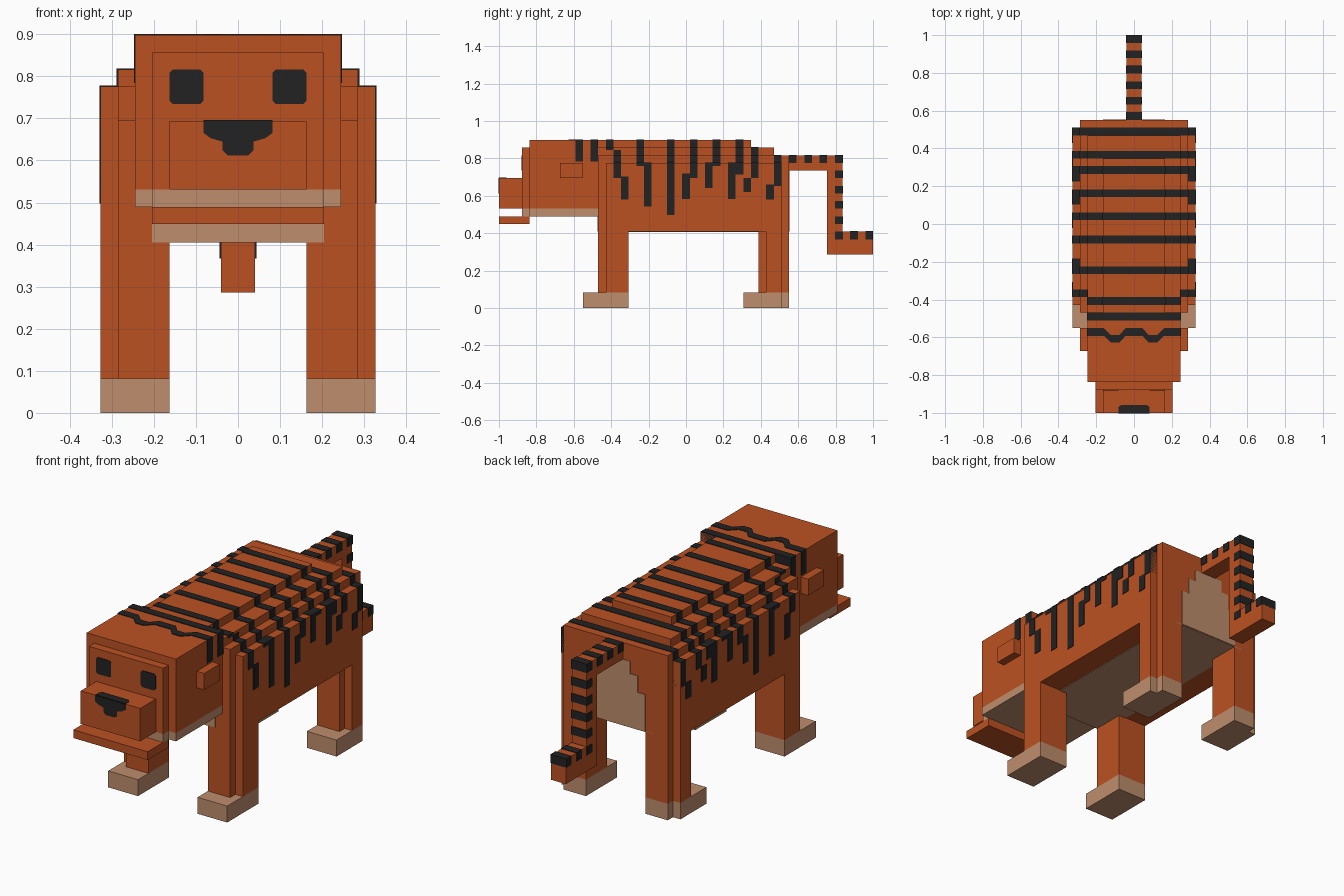
import bpy, bmesh

cube = bpy.data.objects.get("Cube")
if cube:
    bpy.data.objects.remove(cube, do_unlink=True)

U = 2 / 49      # one block
E = 0.07        # plate thickness in blocks


def material(name, rgb):
    m = bpy.data.materials.new(name)
    m.use_nodes = True
    m.diffuse_color = (*rgb, 1)
    m.node_tree.nodes["Principled BSDF"].inputs["Base Color"].default_value = (*rgb, 1)
    return m


ORANGE = material("orange fur", (0.50, 0.083, 0.016))
CREAM = material("cream fur", (0.515, 0.27, 0.153))
BLACK = material("black", (0.016, 0.016, 0.016))


def finish(name, bm, mat):
    bmesh.ops.recalc_face_normals(bm, faces=bm.faces)
    for v in bm.verts:      # blocks to units, y counted from the nose tip
        v.co = (v.co.x * U, (v.co.y - 24.5) * U, v.co.z * U)
    me = bpy.data.meshes.new(name)
    bm.to_mesh(me)
    bm.free()
    me.materials.append(mat)
    ob = bpy.data.objects.new(name, me)
    bpy.context.collection.objects.link(ob)
    return ob


def add_box(bm, x0, x1, y0, y1, z0, z1):
    for v in bmesh.ops.create_cube(bm, size=1)["verts"]:
        v.co = ((x0, x1)[v.co.x > 0], (y0, y1)[v.co.y > 0], (z0, z1)[v.co.z > 0])


def blocks(name, mat, boxes, mirror=False):
    bm = bmesh.new()
    for x0, x1, y0, y1, z0, z1 in boxes:
        add_box(bm, x0, x1, y0, y1, z0, z1)
        if mirror:
            add_box(bm, -x1, -x0, y0, y1, z0, z1)
    return finish(name, bm, mat)


def plate(name, mat, outline, axis, level):
    """Thin prism: outline is (x, z) for axis y, or (x, y) for axis z."""
    bm = bmesh.new()
    if axis == "y":
        pts, step = [(a, level, b) for a, b in outline], (0, -E, 0)
    else:
        pts, step = [(a, b, level) for a, b in outline], (0, 0, E)
    f = bm.faces.new([bm.verts.new(p) for p in pts])
    top = bmesh.ops.extrude_face_region(bm, geom=[f], use_keep_orig=True)
    bmesh.ops.translate(bm, vec=step,
                        verts=[g for g in top["geom"] if isinstance(g, bmesh.types.BMVert)])
    return finish(name, bm, mat)


# Body with stepped back
blocks("body", ORANGE, [(-7, 7, 13, 38, 10, 20)])
blocks("flanks", ORANGE, [(7, 8, 14, 37, 10, 19)], True)
blocks("back_ridge", ORANGE, [(-6, 6, 13, 36, 20, 21), (-4, 4, 13, 33, 21, 22)])
blocks("belly_patch", CREAM, [(-5, 5, 13, 38, 10 - E, 10.02)])
blocks("chest_patch", CREAM, [(-5, 5, 13 - E, 13.02, 10, 12)])
rump = [(-4, 10), (4, 10), (4, 14.5), (3, 14.5), (3, 16.5), (2, 16.5),
        (2, 18), (-2, 18), (-2, 16.5), (-3, 16.5), (-3, 14.5), (-4, 14.5)]
plate("rump_patch", CREAM, rump, "y", 38 + E)

# Legs and paws
blocks("front_legs", ORANGE, [(4, 7, 13, 17, 2, 10), (7, 8, 14, 17, 2, 10)], True)
blocks("hind_legs", ORANGE, [(4, 7, 34, 38, 2, 10), (7, 8, 35, 37, 2, 10)], True)
blocks("front_paws", CREAM, [(4, 8, 11, 17, 0, 2)], True)
blocks("hind_paws", CREAM, [(4, 7, 32, 38, 0, 2), (7, 8, 32, 37, 0, 2)], True)

# Head
blocks("head", ORANGE, [(-6, 6, 4, 13, 13, 22), (-5, 5, 3, 4, 13, 21)])
blocks("chin_fur", CREAM, [(-6, 6, 4, 13, 12, 13), (-5, 5, 3, 4, 12, 13)])
blocks("muzzle", ORANGE, [(-4, 4, 0, 3, 13, 17)])
blocks("lower_jaw", ORANGE, [(-5, 5, 0, 4, 11, 12)])
blocks("ears", ORANGE, [(6, 7, 8, 11, 17, 19)], True)

# Eyes and nose
c = 0.2
eye = [(2, 18 + c), (2 + c, 18), (4 - c, 18), (4, 18 + c),
       (4, 20 - c), (4 - c, 20), (2 + c, 20), (2, 20 - c)]
for side, s in (("left", 1), ("right", -1)):
    plate(side + "_eye", BLACK, [(s * x, z) for x, z in eye], "y", 3)
half = [(2, 17), (2, 16.3), (1.6, 16), (0.9, 15.8), (0.9, 15.3), (0.6, 15)]
plate("nose_front", BLACK, half + [(-x, z) for x, z in reversed(half)], "y", 0)
nose = [(2, 0), (2, 0.75), (1.7, 1), (-1.7, 1), (-2, 0.75), (-2, 0)]
plate("nose_top", BLACK, nose, "z", 17)

# Head stripes: one straight, one wavy across the crown
blocks("head_stripe", BLACK, [(-6 - E, 6 + E, 12, 13, 19.2, 22 + E)])
wave = [(6, 10.5), (3.9, 10.5), (3.0, 9.6), (1.9, 9.6), (1.1, 10.5)]
path = wave + [(-x, y) for x, y in reversed(wave)]
plate("crown_stripe", BLACK,
      [(x, y - 0.5) for x, y in path] + [(x, y + 0.5) for x, y in reversed(path)], "z", 22)
blocks("temple_stripes", BLACK, [(5.9, 6 + E, 10, 11, 19.2, 22 + E)], True)

# Body stripes follow the steps of the back: half width, bottom, top, rear end
LAYERS = [(8, 10, 19, 37), (7, 19, 20, 38), (6, 20, 21, 36), (4, 21, 22, 33)]
# Each stripe is a chain of columns: y, lowest z, highest z
STRIPES = [
    [(14, 20.7, 22), (15, 17, 20.7), (16, 14.2, 17.2)],
    [(18, 18.6, 22), (19, 13.3, 19)],
    [(22, 12.2, 22)],
    [(25, 17, 22), (24, 14.3, 17.6)],
    [(28, 18.6, 22), (27, 15.7, 19)],
    [(31, 17.5, 22), (30, 14.3, 19)],
    [(33, 17, 22), (32, 15.2, 17)],
    [(36, 16, 22), (35, 14.2, 16.2)],
]
for n, columns in enumerate(STRIPES, 1):
    boxes = []
    for y, low, high in columns:
        for w, z0, z1, rear in LAYERS:
            lo, hi = max(low, z0), min(high, z1)
            if hi <= lo or y >= rear:
                continue
            if hi == z1:    # reaches the step, so wrap over its top
                boxes.append((-w - E, w + E, y, y + 1, lo, hi + E))
            else:           # stays on the sides
                boxes += [(-w - E, 0.1 - w, y, y + 1, lo, hi),
                          (w - 0.1, w + E, y, y + 1, lo, hi)]
    blocks(f"body_stripe_{n}", BLACK, boxes)

# Tail with block rings on its upper and rear edge
blocks("tail", ORANGE, [(-1, 1, 38, 45, 18, 20), (-1, 1, 43, 45, 10, 18),
                        (-1, 1, 43, 49, 7, 10)])
t = 1 + E
rings = [(-t, t, y, y + 1, 19, 20 + E) for y in (38, 40, 42)]
rings += [(-t, t, 44, 45 + E, 19, 20 + E)]
rings += [(-t, t, 44, 45 + E, z, z + 1) for z in (9, 11, 13, 15, 17)]
rings += [(-t, t, 46, 47, 9, 10 + E), (-t, t, 48, 49, 9, 10 + E), (-1, 1, 48.5, 49 + E / 4, 9, 10)]
blocks("tail_rings", BLACK, rings)
